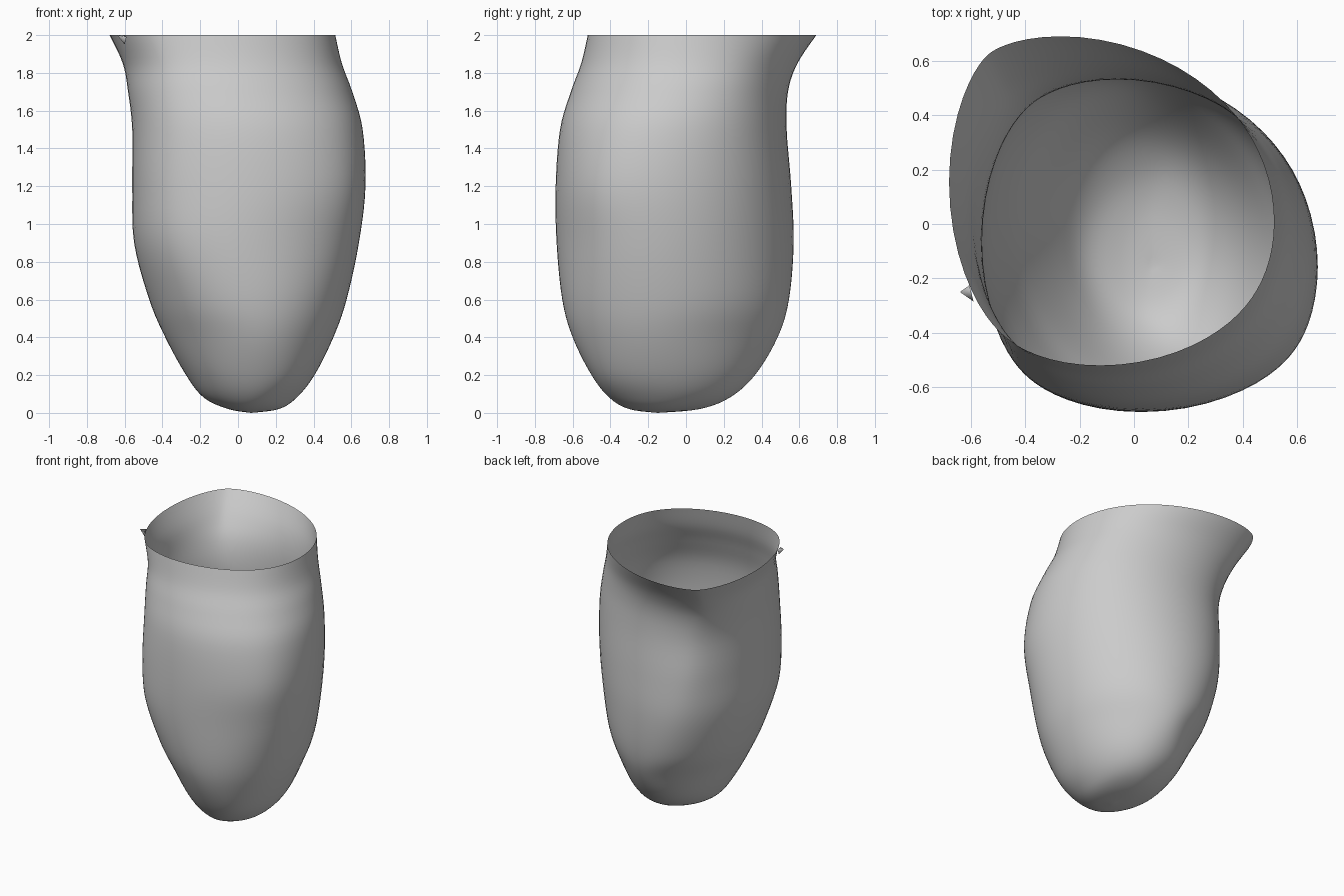
import bpy
from math import sin, cos, pi

cube = bpy.data.objects.get("Cube")
if cube:
    bpy.data.objects.remove(cube, do_unlink=True)

SIDES = 72   # points around each ring
STEPS = 5    # rings between two sections

# Sections, bottom to top: height, then reach from the axis in eight
# compass directions (+x, then counterclockwise every 45 degrees)
SECTIONS = [
    (0.00, .07, -.057, -.15, -.156, -.07, .057, .15, .156),
    (0.02, .215, .125, .07, .02, .05, .19, .30, .295),
    (0.08, .31, .265, .23, .17, .18, .29, .405, .40),
    (0.20, .405, .37, .365, .305, .275, .38, .50, .51),
    (0.40, .505, .46, .485, .41, .385, .48, .60, .605),
    (0.60, .575, .525, .545, .51, .47, .57, .655, .665),
    (0.90, .64, .56, .57, .58, .55, .66, .685, .715),
    (1.20, .675, .575, .557, .59, .56, .675, .69, .75),
    (1.50, .66, .57, .533, .58, .56, .66, .667, .71),
    (1.70, .605, .555, .54, .62, .582, .64, .61, .625),
    (1.85, .55, .545, .59, .705, .61, .62, .555, .55),
    (2.00, .515, .55, .69, .82, .68, .63, .52, .505),
]


def blend(a, b, c, d, t):
    """Smooth curve from b to c."""
    return b + 0.5 * t * (c - a + t * (2*a - 5*b + 4*c - d + t * (3*(b - c) + d - a)))


def smooth_sections(rows):
    out = []
    last = len(rows) - 1
    for i in range(last):
        quad = [rows[max(0, min(last, i + k))] for k in (-1, 0, 1, 2)]
        for s in range(STEPS):
            out.append([blend(*col, s / STEPS) for col in zip(*quad)])
    out.append(rows[last])
    return out


def ring(row):
    """Rounded outline that touches the reach in all directions."""
    z, reach = row[0], row[1:]
    waves = []
    for k in range(5):
        scale = (1 if k in (0, 4) else 2) / len(reach)
        waves.append((k,
                      scale * sum(r * cos(k*j*pi/4) for j, r in enumerate(reach)),
                      scale * sum(r * sin(k*j*pi/4) for j, r in enumerate(reach))))
    points = []
    for j in range(SIDES):
        a = 2 * pi * j / SIDES
        h = sum(p*cos(k*a) + q*sin(k*a) for k, p, q in waves)
        d = sum(k * (q*cos(k*a) - p*sin(k*a)) for k, p, q in waves)
        points.append((h*cos(a) - d*sin(a), h*sin(a) + d*cos(a), z))
    return points


def add_object(name, verts, faces, mat):
    mesh = bpy.data.meshes.new(name)
    mesh.from_pydata(verts, [], faces)
    mesh.materials.append(mat)
    obj = bpy.data.objects.new(name, mesh)
    bpy.context.collection.objects.link(obj)
    for poly in mesh.polygons:
        poly.use_smooth = True
    return obj


grey = bpy.data.materials.new("plain_grey")
grey.use_nodes = True
grey.diffuse_color = (0.6, 0.6, 0.6, 1)
grey.node_tree.nodes["Principled BSDF"].inputs["Base Color"].default_value = (0.6, 0.6, 0.6, 1)

# Open pouch: one thin wall, closed at the bottom by a fan
rows = smooth_sections(SECTIONS)
first = SECTIONS[0]
verts = [(first[1], first[3], 0)]
for row in rows[1:]:
    verts += ring(row)
faces = [(0, 1 + (j + 1) % SIDES, 1 + j) for j in range(SIDES)]
for i in range(len(rows) - 2):
    low, high = 1 + i * SIDES, 1 + (i + 1) * SIDES
    for j in range(SIDES):
        n = (j + 1) % SIDES
        faces.append((low + j, low + n, high + n, high + j))
add_object("pouch_wall", verts, faces, grey)

# Small pointed flap on the rim
add_object("rim_flap",
           [(-.64, -.25, 2), (-.59, -.285, 1.99), (-.605, -.225, 2), (-.60, -.25, 1.95)],
           [(0, 1, 2), (0, 3, 1), (0, 2, 3)], grey)
